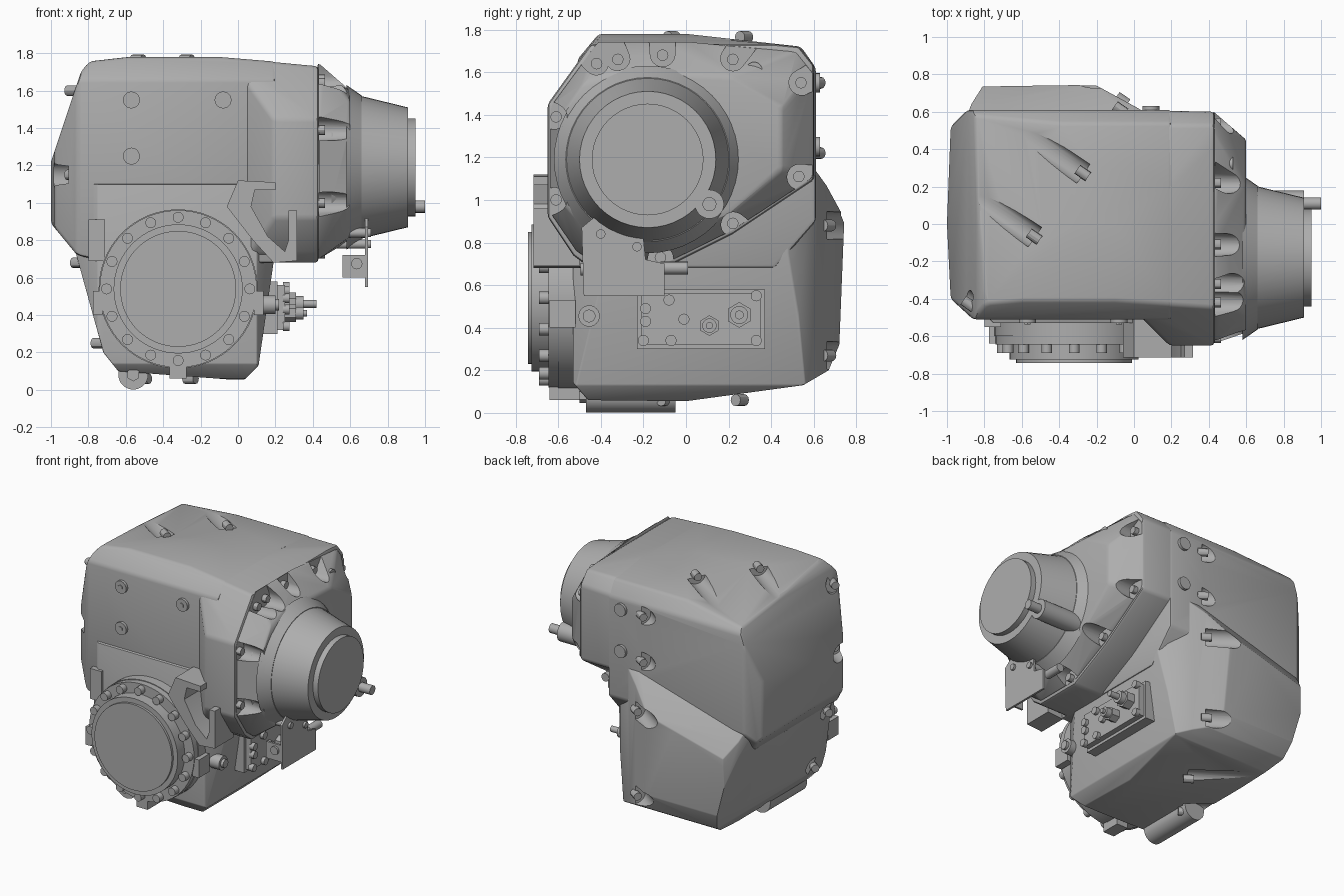
import bpy, bmesh, math
from mathutils import Vector, Matrix

cube = bpy.data.objects.get("Cube")
if cube:
    bpy.data.objects.remove(cube)

GREY = bpy.data.materials.new("cast_grey")
GREY.use_nodes = True
GREY.diffuse_color = (0.42, 0.42, 0.42, 1)
GREY.node_tree.nodes["Principled BSDF"].inputs["Base Color"].default_value = (0.42, 0.42, 0.42, 1)
parts = []


def finish(bm, name, keep=True):
    bmesh.ops.recalc_face_normals(bm, faces=bm.faces)
    me = bpy.data.meshes.new(name)
    bm.to_mesh(me)
    bm.free()
    me.materials.append(GREY)
    ob = bpy.data.objects.new(name, me)
    bpy.context.collection.objects.link(ob)
    if keep:
        parts.append(ob)
    return ob


def apply(ob, kind, **settings):
    mod = ob.modifiers.new(kind, kind)
    for key, value in settings.items():
        setattr(mod, key, value)
    bpy.context.view_layer.objects.active = ob
    bpy.ops.object.modifier_apply(modifier=mod.name)


def soften(ob, width):
    apply(ob, 'BEVEL', width=width, segments=2, limit_method='ANGLE', angle_limit=math.radians(20))


def carve(ob, cutter):
    apply(ob, 'BOOLEAN', object=cutter, operation='DIFFERENCE', solver='EXACT')


def place(axis, a, b, h):
    return Vector({'X': (h, a, b), 'Y': (a, h, b), 'Z': (a, b, h)}[axis])


# Convex casting: a block trimmed by every side of its convex outlines
def casting(name, outlines, planes=()):
    bm = bmesh.new()
    bmesh.ops.create_cube(bm, size=6)
    cuts = [(Vector(p), Vector(n)) for p, n in planes]
    for axis, pts in outlines.items():
        ca = sum(p[0] for p in pts) / len(pts)
        cb = sum(p[1] for p in pts) / len(pts)
        for (a, b), (c, d) in zip(pts, pts[1:] + pts[:1]):
            na, nb = d - b, a - c
            if na * (a - ca) + nb * (b - cb) < 0:
                na, nb = -na, -nb
            cuts.append((place(axis, a, b, 0), place(axis, na, nb, 0)))
    for co, no in cuts:
        geom = bm.verts[:] + bm.edges[:] + bm.faces[:]
        bmesh.ops.bisect_plane(bm, geom=geom, dist=1e-5, plane_co=co, plane_no=no.normalized(), clear_outer=True)
        rim = [e for e in bm.edges if e.is_boundary]
        if rim:
            bmesh.ops.holes_fill(bm, edges=rim, sides=0)
    return finish(bm, name)


def prism(name, axis, pts, lo, hi):
    bm = bmesh.new()
    face = bm.faces.new([bm.verts.new(place(axis, a, b, lo)) for a, b in pts])
    out = bmesh.ops.extrude_face_region(bm, geom=[face])
    moved = [v for v in out['geom'] if isinstance(v, bmesh.types.BMVert)]
    bmesh.ops.translate(bm, verts=moved, vec=place(axis, 0, 0, hi - lo))
    return finish(bm, name)


def box(name, lo, hi):
    return prism(name, 'Z', [(lo[0], lo[1]), (hi[0], lo[1]), (hi[0], hi[1]), (lo[0], hi[1])], lo[2], hi[2])


def hull(name, pts, keep=True):
    bm = bmesh.new()
    for p in pts:
        bm.verts.new(p)
    bmesh.ops.convex_hull(bm, input=bm.verts[:])
    return finish(bm, name, keep)


def rod(name, start, end, r, r2=None, n=32, keep=True):
    a, b = Vector(start), Vector(end)
    bm = bmesh.new()
    turn = (b - a).to_track_quat('Z', 'Y').to_matrix().to_4x4()
    bmesh.ops.create_cone(bm, cap_ends=True, segments=n, radius1=r, radius2=r if r2 is None else r2,
                          depth=(b - a).length, matrix=Matrix.Translation((a + b) / 2) @ turn)
    return finish(bm, name, keep)


def ring(axis, a, b, h, r, n=32):
    return [place(axis, a + r * math.cos(t * math.tau / n), b + r * math.sin(t * math.tau / n), h) for t in range(n)]


# Main castings
upper = casting("upper_case", {
    'Y': [(-1, .89), (-1, 1.22), (-.84, 1.7), (-.8, 1.75), (-.72, 1.78), (-.1, 1.78), (.2, 1.755), (.2, .68), (-.6, .66), (-.86, .72)],
    'X': [(-.51, .66), (-.51, 1.66), (-.41, 1.78), (0, 1.78), (.54, 1.72), (.61, 1.62), (.61, .9), (.4, .66)],
    'Z': [(-.86, -.51), (-.98, -.4), (-1, 0), (-.98, .52), (-.89, .61), (.2, .61), (.2, -.51)],
}, [((0, .61, 1.76), (-.12, .09, 1))])
lower = casting("lower_case", {
    'Y': [(-.93, 1.15), (-.9, .85), (-.72, .2), (-.64, .1), (.03, .05), (.11, .13), (.2, .75), (.2, 1.15)],
    'X': [(-.53, 1.1), (-.53, .14), (-.46, .06), (0, .055), (.55, .13), (.67, .2), (.72, .32), (.745, .95), (.6, 1.15)],
    'Z': [(.19, -.38), (.1, -.53), (-.75, -.53), (-.9, -.4), (-.92, .5), (-.87, .64), (-.81, .735), (-.17, .745), (.02, .62), (.13, .56), (.2, .48)],
}, [((0, .61, 1.15), (-.29, 1.3, 1))])
rim_outline = [(-.42, 1.77), (0, 1.77), (.53, 1.72), (.61, 1.62), (.61, 1.1), (.22, .84), (-.1, .68), (-.45, .68), (-.53, .74), (-.65, .92), (-.65, 1.45)]
flange = casting("side_flange", {
    'X': rim_outline,
    'Y': [(-.1, 1.78), (.43, 1.73), (.43, .6), (-.1, .6)],
    'Z': [(.43, -.66), (.2, -.66), (.05, -.51), (-.05, -.4), (-.05, .61), (.43, .6)],
})
for casing in (upper, lower, flange):
    soften(casing, .02)

# Tapered motor housing
seat = [(-.48, 1.55), (-.3, 1.6), (.2, 1.58), (.45, 1.43), (.45, 1.14), (.2, .93), (-.1, .8), (-.42, .82), (-.58, 1), (-.58, 1.4)]
housing = hull("motor_housing", [(.425, y * .985, 1.2 + (z - 1.2) * .97) for y, z in rim_outline]
               + [(.6, y, z) for y, z in seat])
soften(housing, .02)
MY, MZ = -.18, 1.19
rod("motor_fillet", (.58, MY, MZ), (.66, MY, MZ), .44, .385, 48)
rod("motor_barrel", (.5, MY, MZ), (.91, MY, MZ), .42, .32, 48)
rod("motor_cap", (.9, MY, MZ), (.95, MY, MZ), .262, n=48)
rod("barrel_ear", (.5, .11, .98), (.91, .11, .98), .068)
rod("barrel_peg", (.9, .11, .98), (1, .11, .98), .033, n=16)

# Bolt pockets around the housing
sockets = [(-.42, 1.64), (-.32, 1.66), (-.11, 1.68), (.22, 1.66), (.54, 1.55), (.53, 1.11), (.22, .89), (-.12, .73), (-.61, 1), (-.61, 1.39)]
for y, z in sockets:
    out = Vector((y + .1, z - 1.2)).normalized() * .25
    cutter = hull("pocket_cutter", [p for x, r in ((.432, .062), (.64, .05)) for dy, dz in ((0, 0), out)
                                    for p in ring('X', y + dy, z + dz, x, r, 20)], keep=False)
    carve(housing, cutter)
    bpy.data.objects.remove(cutter)
    rod("housing_bolt", (.42, y, z), (.465, y, z), .027, n=12)
for y in (.1, .32):
    rod("housing_plug", (.4, y, 1.61), (.53, y, 1.61), .038, n=20)

# Slanted pockets of the rear cover, with a bolt at the root of each
slant = Vector((-.82, .57, 0))
roots = [(-.27, .27, 1.765), (-.53, -.07, 1.765), (-.25, .25, .06), (-.5, -.1, .06)]
roots += [(-.88, -.43, z) for z in (1.6, 1.15)] + [(-.85, -.4, .68), (-.74, -.4, .25)]
roots += [(-.07, .61, 1.55), (-.07, .61, 1.22), (-.06, .66, .88), (-.06, .66, .27)]
for root in roots:
    root = Vector(root)
    cutter = rod("cover_cutter", root, root + slant * .9, .065, n=24, keep=False)
    for casing in (upper, lower):
        carve(casing, cutter)
    bpy.data.objects.remove(cutter)
    rod("cover_bolt", root - slant * .03, root + slant * .04, .028, n=12)

# Front output flange with its ring of bolts
FX, FZ = -.32, .54
for name, y0, y1, r in (("output_base", -.5, -.6, .425), ("output_collar", -.59, -.645, .42),
                        ("output_hub", -.63, -.725, .345), ("output_face", -.72, -.742, .31)):
    rod(name, (FX, y0, FZ), (FX, y1, FZ), r, n=64)
for i in range(16):
    t = i * math.tau / 16
    x, z = FX + .383 * math.cos(t), FZ + .383 * math.sin(t)
    rod("output_bolt", (x, -.6, z), (x, -.69, z), .029, n=14)
for side in (-1, 1):
    x = FX + side * .43
    box("output_side_lug", (x - .025, -.64, .4), (x + .025, -.52, .53))
box("output_foot", (-.365, -.64, .06), (-.275, -.5, .13))

# Bottom mounting lug and corner step
hull("bottom_lug", [p for y in (-.47, -.05) for z in (.082, .28) for p in ring('Y', -.56, z, y, .08)])
rod("lug_bolt", (-.56, -.44, .082), (-.56, -.5, .082), .036, n=6)
box("corner_step", (-.8, -.55, .69), (-.71, -.4, .91))

# Front horn bracket
prism("horn_bracket", 'Y', [(-.06, .98), (0, 1.12), (.2, 1.11), (.2, 1.07), (.09, 1.07), (.07, .98), (.16, .82),
                            (.25, .74), (.27, .8), (.27, .96), (.315, .96), (.315, .69), (.19, .68), (.08, .8)], -.715, -.5)

# Plugs on the front and back walls
for x, z in ((-.57, 1.55), (-.08, 1.55), (-.57, 1.25)):
    rod("front_plug", (x, -.5, z), (x, -.53, z), .045, n=24)
    rod("plug_core", (x, -.5, z), (x, -.537, z), .018, n=6)
for z in (1.55, 1.25):
    rod("back_plug", (.09, .58, z), (.09, .63, z), .045, n=24)

# Connector panel on the lower side wall
box("connector_plate", (.12, -.23, .3), (.21, .37, .58))
box("connector_block", (.2, -.21, .32), (.25, .35, .56))
for y, z in ((-.2, .34), (-.19, .43), (-.19, .49), (-.08, .53), (-.07, .34), (-.01, .44), (.33, .55), (.33, .34)):
    rod("connector_screw", (.24, y, z), (.275, y, z), .026, n=14)
for y, z, r, tip in ((.11, .41, .048, .37), (.25, .46, .06, .42)):
    rod("connector_nut", (.24, y, z), (.31, y, z), r, n=6)
    rod("connector_collar", (.3, y, z), (.35, y, z), r * .7, n=20)
    rod("connector_tip", (.34, y, z), (tip, y, z), r * .35, n=16)
rod("side_washer", (.12, -.455, .455), (.2, -.455, .455), .05, n=24)
rod("side_plug", (.12, -.455, .455), (.22, -.455, .455), .03, n=24)

# Thin sensor bracket hanging below the motor housing
prism("sensor_plate", 'X', [(-.48, .55), (-.49, .87), (-.43, .92), (-.34, .86), (-.2, .82), (-.19, .72), (-.1, .7), (-.1, .55)], .68, .695)
box("sensor_shelf", (.56, -.48, .6), (.685, -.465, .72))
rod("sensor_eye", (.635, -.46, .675), (.635, -.495, .675), .03, n=20)
rod("sensor_pin", (.64, -.12, .68), (.64, .01, .68), .03, n=16)
for y, z in ((-.4, .84), (-.23, .78)):
    rod("sensor_standoff", (.45, y, z), (.69, y, z), .025, n=14)
    rod("sensor_screw", (.69, y, z), (.71, y, z), .022, n=12)

# Smooth round surfaces, crisp edges
bpy.ops.object.select_all(action='DESELECT')
for ob in parts:
    ob.select_set(True)
bpy.context.view_layer.objects.active = parts[0]
bpy.ops.object.shade_smooth_by_angle(angle=math.radians(30))
